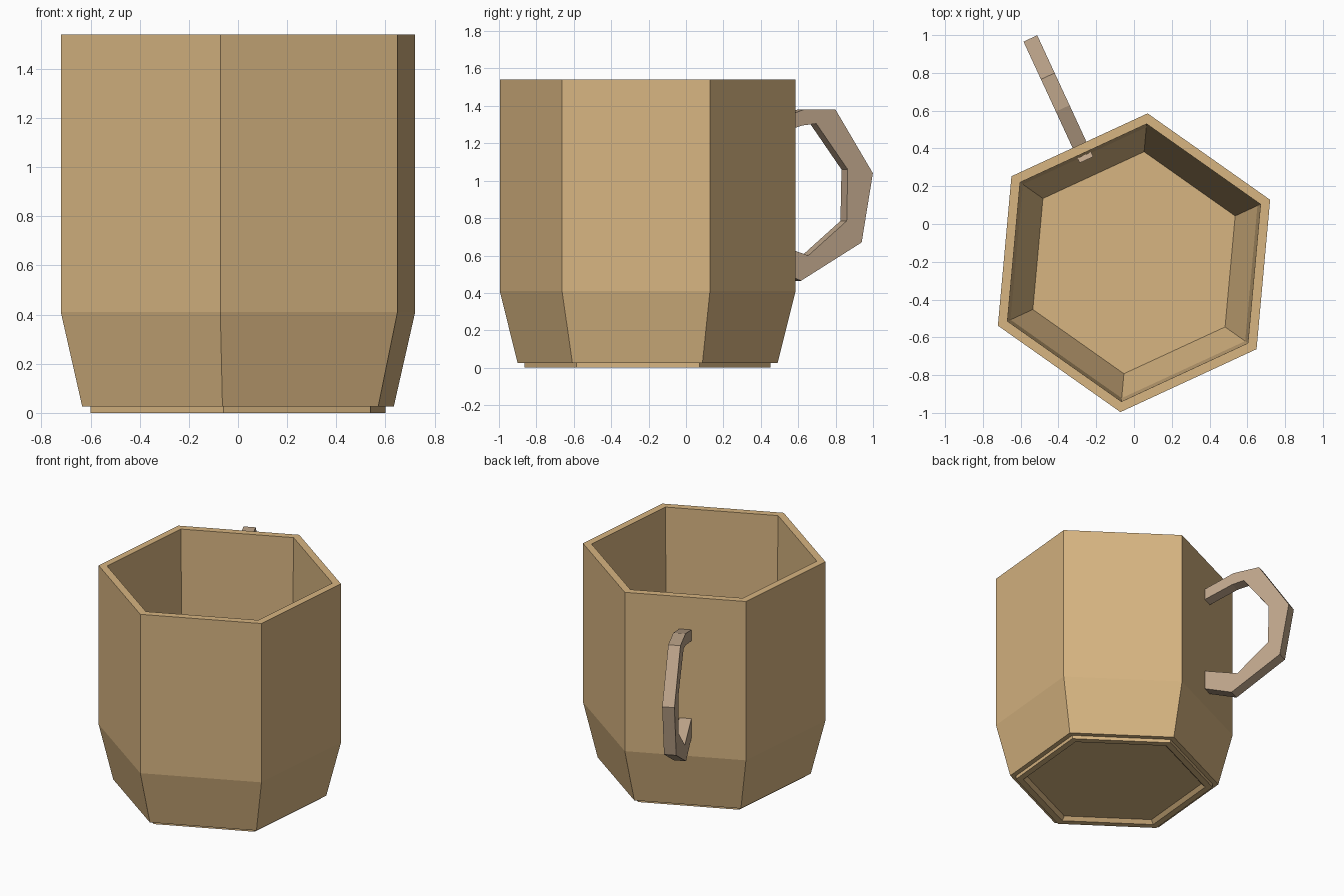
import bpy, bmesh
from math import cos, sin, radians
from mathutils import Vector

if "Cube" in bpy.data.objects:
    bpy.data.objects.remove(bpy.data.objects["Cube"])

CENTRE = Vector((0, -0.205, 0))
TURN = radians(24.8)      # rotation of the hexagonal body
SIDES = 6


def material(name, colour):
    m = bpy.data.materials.new(name)
    m.diffuse_color = (*colour, 1)
    m.use_nodes = True
    m.node_tree.nodes["Principled BSDF"].inputs["Base Color"].default_value = m.diffuse_color
    return m


def finish(bm, name, mat):
    bmesh.ops.recalc_face_normals(bm, faces=bm.faces)
    mesh = bpy.data.meshes.new(name)
    bm.to_mesh(mesh)
    bm.free()
    obj = bpy.data.objects.new(name, mesh)
    mesh.materials.append(mat)
    bpy.context.collection.objects.link(obj)
    return obj


def hex_lathe(name, profile, mat):
    """Sweep a (radius, z) profile around the hexagon and cap both ends."""
    bm = bmesh.new()
    rings = []
    for r, z in profile:
        rings.append([bm.verts.new(CENTRE + Vector((
            r * cos(TURN + radians(60 * i)), r * sin(TURN + radians(60 * i)), z)))
            for i in range(SIDES)])
    for a, b in zip(rings, rings[1:]):
        for i in range(SIDES):
            j = (i + 1) % SIDES
            bm.faces.new((a[i], a[j], b[j], b[i]))
    bm.faces.new(rings[0])
    bm.faces.new(rings[-1])
    return finish(bm, name, mat)


def handle_strip(name, outer, inner, width, mat):
    """Bar between two (reach, z) outlines, standing out from one flat side."""
    angle = TURN + radians(90)
    out = Vector((cos(angle), sin(angle), 0))
    side = Vector((sin(angle), -cos(angle), 0)) * width / 2
    bm = bmesh.new()
    sections = []
    for o, i in zip(outer, inner):
        sections.append([bm.verts.new(CENTRE + out * r + side * s + Vector((0, 0, z)))
                         for (r, z), s in ((o, 1), (o, -1), (i, -1), (i, 1))])
    for a, b in zip(sections, sections[1:]):
        for k in range(4):
            n = (k + 1) % 4
            bm.faces.new((a[k], a[n], b[n], b[k]))
    bm.faces.new(sections[0])
    bm.faces.new(sections[-1])
    return finish(bm, name, mat)


clay = material("tan_clay", (0.68, 0.46, 0.22))
handle_clay = material("handle_clay", (0.52, 0.38, 0.26))

# Mug body: underside recess, foot ring, tapered base, wall, rim, inside, floor
hex_lathe("mug_body", [
    (0.585, 0.025), (0.61, 0.0), (0.66, 0.0), (0.66, 0.025), (0.698, 0.025),
    (0.794, 0.41), (0.794, 1.54), (0.738, 1.54), (0.72, 0.43), (0.59, 0.08),
], clay)

# Handle: angular loop from the upper wall round to the lower wall
handle_strip(
    "handle",
    [(0.66, 1.30), (0.90, 1.38), (1.088, 1.38), (1.308, 1.04),
     (1.242, 0.67), (0.885, 0.465), (0.60, 0.575)],
    [(0.66, 1.22), (0.89, 1.295), (0.975, 1.305), (1.16, 1.06),
     (1.154, 0.785), (0.928, 0.60), (0.60, 0.705)],
    0.08, handle_clay)
